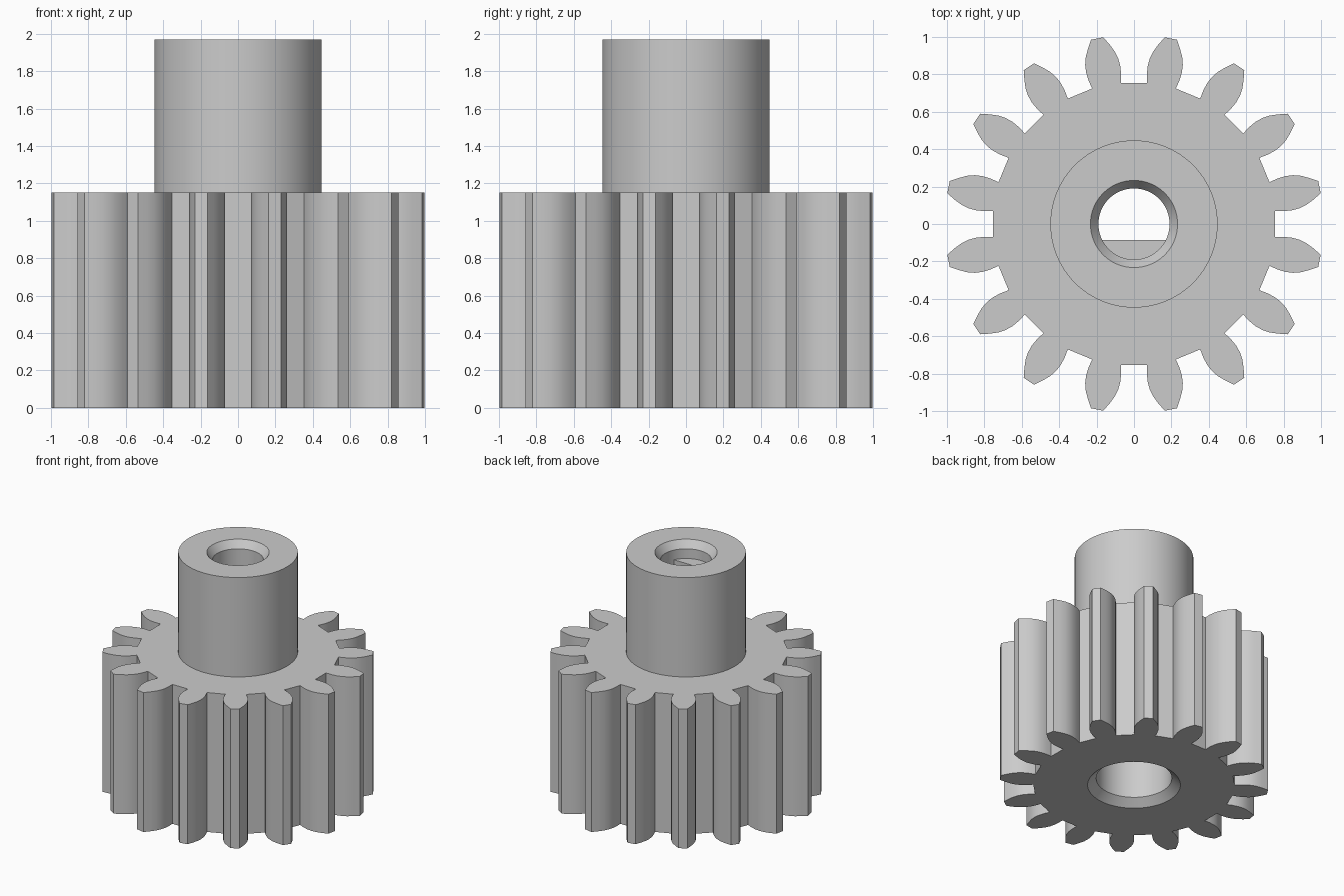
import bpy, bmesh, math
from mathutils import Vector, Matrix

cube = bpy.data.objects.get("Cube")
if cube:
    bpy.data.objects.remove(cube, do_unlink=True)

TEETH = 16
GEAR_TOP = 1.15
HUB_TOP = 1.97

steel = bpy.data.materials.new("plain grey")
steel.use_nodes = True
GREY = (0.6, 0.6, 0.6, 1)
steel.diffuse_color = GREY
steel.node_tree.nodes["Principled BSDF"].inputs["Base Color"].default_value = GREY


def finish(name, bm):
    """Turn a bmesh into a named object with the shared material."""
    bmesh.ops.recalc_face_normals(bm, faces=bm.faces)
    mesh = bpy.data.meshes.new(name)
    bm.to_mesh(mesh)
    bm.free()
    mesh.materials.append(steel)
    obj = bpy.data.objects.new(name, mesh)
    bpy.context.collection.objects.link(obj)
    return obj


def extrude_outline(name, outline, height):
    bm = bmesh.new()
    face = bm.faces.new([bm.verts.new((x, y, 0)) for x, y in outline])
    new = bmesh.ops.extrude_face_region(bm, geom=[face])["geom"]
    verts = [v for v in new if isinstance(v, bmesh.types.BMVert)]
    bmesh.ops.translate(bm, verts=verts, vec=(0, 0, height))
    return finish(name, bm)


def lathe(name, profile, steps=96):
    """Closed solid of revolution from (radius, z) pairs, capped at both ends."""
    bm = bmesh.new()
    rings = []
    for r, z in profile:
        angles = [math.tau * i / steps for i in range(steps)]
        rings.append([bm.verts.new((r * math.cos(a), r * math.sin(a), z)) for a in angles])
    for low, high in zip(rings, rings[1:]):
        for i in range(steps):
            j = (i + 1) % steps
            bm.faces.new((low[i], low[j], high[j], high[i]))
    bm.faces.new(rings[0])
    bm.faces.new(rings[-1])
    return finish(name, bm)


def combine(target, tool, operation):
    """Boolean the tool into the target, then drop the tool."""
    mod = target.modifiers.new(operation.lower(), 'BOOLEAN')
    mod.object = tool
    mod.operation = operation
    mod.solver = 'EXACT'
    bpy.context.view_layer.objects.active = target
    bpy.ops.object.modifier_apply(modifier=mod.name)
    bpy.data.objects.remove(tool, do_unlink=True)


# Toothed wheel: half flank as (radius outwards, half width), mirrored per tooth
flank = [(0.754, 0.078), (0.80, 0.089), (0.845, 0.093), (0.885, 0.090),
         (0.925, 0.079), (0.965, 0.060), (1.011, 0.0335)]
tooth = [(r, -w) for r, w in flank] + [(r, w) for r, w in reversed(flank)]
outline = []
for k in range(TEETH):
    turn = Matrix.Rotation(math.tau * (k + 0.5) / TEETH, 2)
    outline += [tuple(turn @ Vector(p)) for p in tooth]
gear = extrude_outline("pinion_gear", outline, GEAR_TOP)

# Plain cylindrical hub
hub = lathe("hub", [(0.447, 0.5), (0.447, HUB_TOP)])
combine(gear, hub, 'UNION')

# Upper shaft bore with chamfered mouth and a flat on the front side
bore = lathe("bore_cutter", [(0.19, 1.0), (0.19, 1.91), (0.276, 2.03)])
flat = extrude_outline("shaft_flat", [(-0.4, -0.4), (0.4, -0.4), (0.4, -0.085), (-0.4, -0.085)], 1.83)
combine(bore, flat, 'DIFFERENCE')
combine(gear, bore, 'DIFFERENCE')

# Wider lower bore with chamfered mouth
lower = lathe("lower_bore_cutter", [(0.418, -0.06), (0.285, 0.057), (0.285, GEAR_TOP - 0.03)])
combine(gear, lower, 'DIFFERENCE')

# Smooth round walls, crisp corners
bpy.ops.object.select_all(action='DESELECT')
gear.select_set(True)
bpy.context.view_layer.objects.active = gear
bpy.ops.object.shade_smooth_by_angle(angle=math.radians(28))
